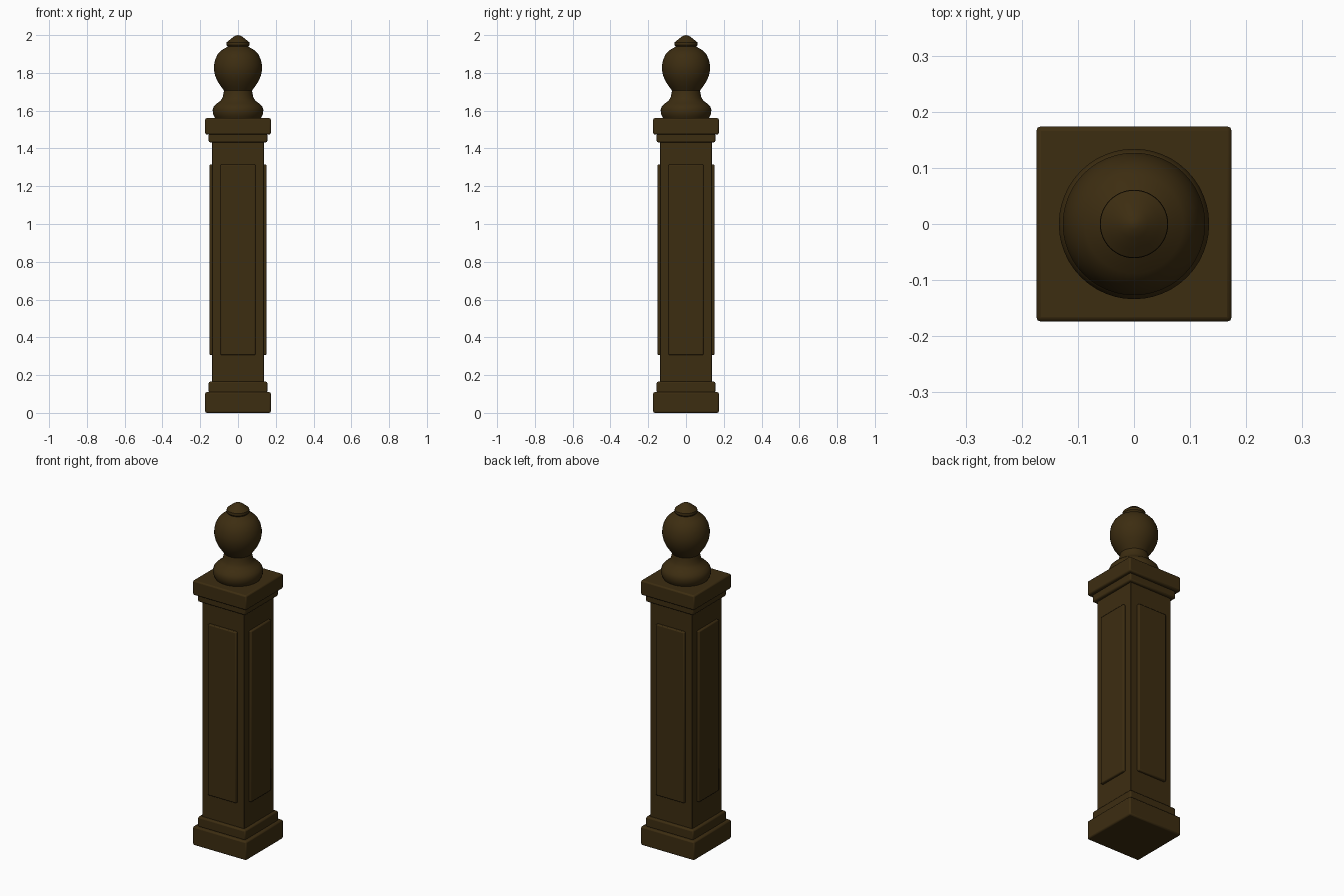
import bpy, bmesh, math

if "Cube" in bpy.data.objects:
    bpy.data.objects.remove(bpy.data.objects["Cube"])

wood = bpy.data.materials.new("dark_brown_wood")
wood.diffuse_color = (0.046, 0.026, 0.0055, 1)
wood.use_nodes = True
wood.node_tree.nodes["Principled BSDF"].inputs["Base Color"].default_value = wood.diffuse_color


def finish(ob):
    ob.data.materials.append(wood)
    bpy.ops.object.select_all(action='DESELECT')
    ob.select_set(True)
    bpy.context.view_layer.objects.active = ob
    bpy.ops.object.shade_smooth_by_angle(angle=math.radians(35))
    return ob


def block(name, hx, hy, z0, z1, bevel, x=0, y=0):
    bpy.ops.mesh.primitive_cube_add(size=2, location=(x, y, (z0 + z1) / 2))
    ob = bpy.context.object
    ob.name = name
    ob.scale = (hx, hy, (z1 - z0) / 2)
    bpy.ops.object.transform_apply(location=False, rotation=False, scale=True)
    if bevel:
        mod = ob.modifiers.new("soft_edges", 'BEVEL')
        mod.width = bevel
        mod.segments = 2
    return finish(ob)


# Square post with stepped base and cap
for name, half, z0, z1, bevel in [
    ("base_plinth", 0.174, 0.0, 0.11, 0.008),
    ("base_moulding", 0.155, 0.105, 0.165, 0.008),
    ("shaft", 0.137, 0.16, 1.44, 0.003),
    ("cap_moulding", 0.155, 1.432, 1.48, 0.008),
    ("cap", 0.174, 1.474, 1.56, 0.008),
]:
    block(name, half, half, z0, z1, bevel)

# Raised panels on the four sides
for name, dx, dy in [("front", 0, -1), ("back", 0, 1), ("left", -1, 0), ("right", 1, 0)]:
    block(name + "_panel", 0.013 if dx else 0.093, 0.013 if dy else 0.093,
          0.307, 1.315, 0.006, dx * 0.139, dy * 0.139)

# Turned finial: foot, neck, ball and pointed button
profile = [
    (0, 1.555), (0.118, 1.555), (0.127, 1.57), (0.133, 1.585), (0.134, 1.605),
    (0.128, 1.622), (0.112, 1.638), (0.093, 1.652), (0.082, 1.668), (0.077, 1.69),
    (0.074, 1.706), (0.088, 1.725), (0.108, 1.755), (0.121, 1.785), (0.127, 1.815),
    (0.127, 1.84), (0.121, 1.87), (0.108, 1.898), (0.088, 1.92), (0.062, 1.934),
    (0.055, 1.94), (0.061, 1.948), (0.06, 1.962), (0.045, 1.974), (0.025, 1.99),
    (0.010, 1.998), (0, 2.0),
]
bm = bmesh.new()
verts = [bm.verts.new((r, 0, z)) for r, z in profile]
edges = [bm.edges.new(pair) for pair in zip(verts, verts[1:])]
bmesh.ops.spin(bm, geom=verts + edges, cent=(0, 0, 0), axis=(0, 0, 1),
               angle=math.tau, steps=48, use_merge=True)
bmesh.ops.remove_doubles(bm, verts=bm.verts, dist=0.0001)
bmesh.ops.recalc_face_normals(bm, faces=bm.faces)
mesh = bpy.data.meshes.new("finial")
bm.to_mesh(mesh)
bm.free()
finial = bpy.data.objects.new("finial", mesh)
bpy.context.collection.objects.link(finial)
finish(finial)
